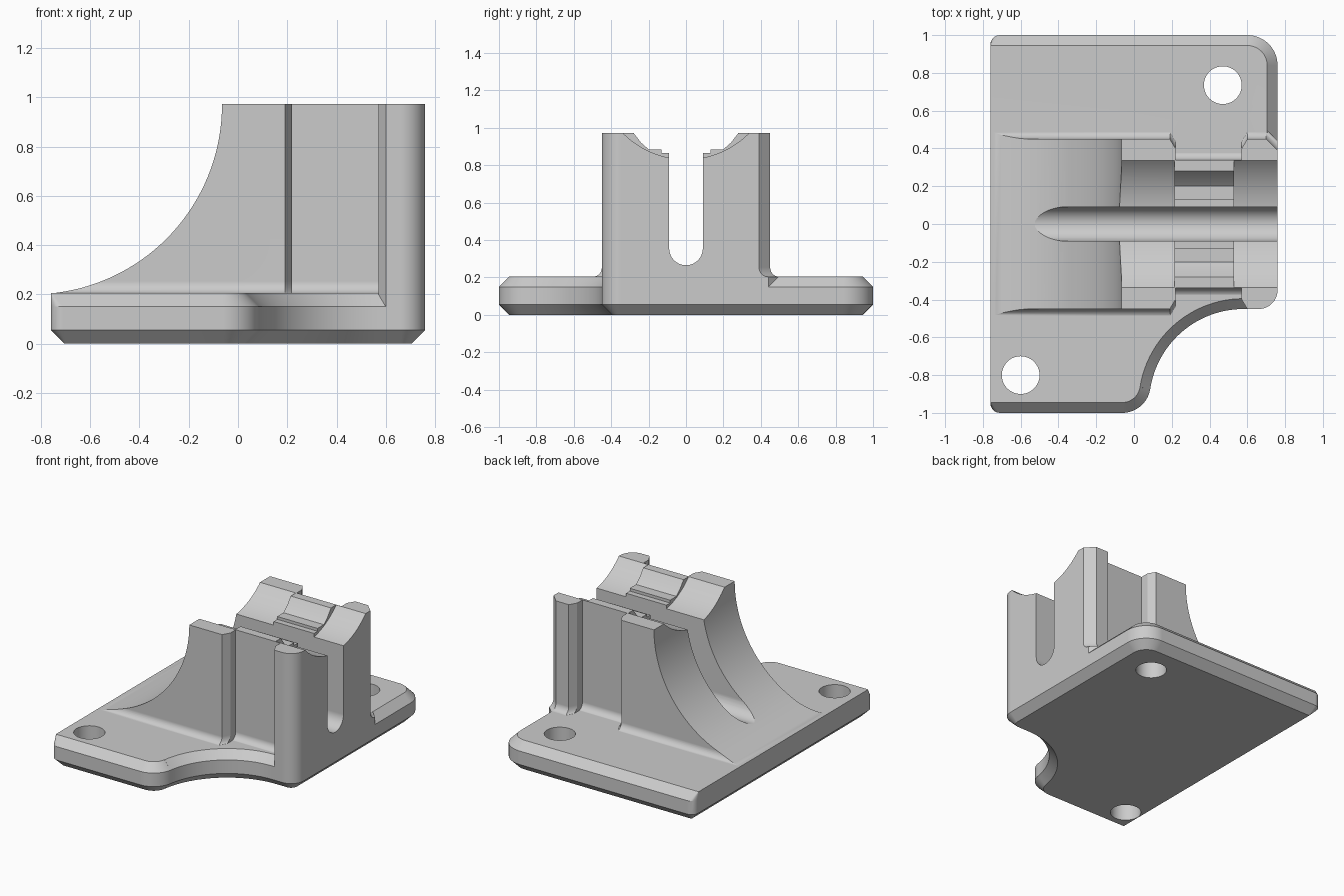
import bpy, bmesh
from math import sin, cos, radians, sqrt

cube = bpy.data.objects.get("Cube")
if cube:
    bpy.data.objects.remove(cube, do_unlink=True)

grey = bpy.data.materials.new("plain_grey")
grey.use_nodes = True
GREY = (0.6, 0.6, 0.6, 1)
grey.diffuse_color = GREY
grey.node_tree.nodes["Principled BSDF"].inputs["Base Color"].default_value = GREY


def arc(cx, cy, r, a0, a1, n=16):
    steps = [radians(a0 + (a1 - a0) * i / n) for i in range(n + 1)]
    return [(cx + r * cos(a), cy + r * sin(a)) for a in steps]


def loft(name, loops):
    """Closed solid through matching loops of 3D points."""
    bm = bmesh.new()
    rings = [[bm.verts.new(p) for p in loop] for loop in loops]
    n = len(rings[0])
    for low, high in zip(rings, rings[1:]):
        for i in range(n):
            j = (i + 1) % n
            bm.faces.new((low[i], low[j], high[j], high[i]))
    bm.faces.new(rings[0][::-1])
    bm.faces.new(rings[-1])
    bmesh.ops.recalc_face_normals(bm, faces=bm.faces)
    mesh = bpy.data.meshes.new(name)
    bm.to_mesh(mesh)
    bm.free()
    mesh.materials.append(grey)
    obj = bpy.data.objects.new(name, mesh)
    bpy.context.collection.objects.link(obj)
    return obj


def prism_z(name, pts, z0, z1):
    return loft(name, [[(x, y, z) for x, y in pts] for z in (z0, z1)])


def prism_x(name, pts, x0, x1):
    return loft(name, [[(x, y, z) for y, z in pts] for x in (x0, x1)])


def prism_y(name, pts, y0, y1):
    return loft(name, [[(x, y, z) for x, z in pts] for y in (y0, y1)])


def combine(target, tool, operation="DIFFERENCE"):
    mod = target.modifiers.new("combine", "BOOLEAN")
    mod.operation, mod.solver, mod.object = operation, "EXACT", tool
    bpy.context.view_layer.objects.active = target
    bpy.ops.object.modifier_apply(modifier=mod.name)
    bpy.data.objects.remove(tool, do_unlink=True)


# Base plate: rounded outline with a concave bite, chamfered edges
def plate_outline(d, left):
    r = max(0.05 - d, 0.004)
    x = -0.76 + left + r
    y = 1 - d - r
    return (arc(x, -y, r, 180, 270, 6)
            + arc(-0.0624, -0.85, 0.15 - d, 270, 351.15)
            + arc(0.58, -0.95, 0.5 + d, 171.15, 90, 24)
            + arc(0.66, -0.35, 0.1 - d, 270, 360)
            + arc(0.6, 0.84, 0.16 - d, 0, 90)
            + arc(x, y, r, 90, 180, 6))


C = 0.055
levels = [(0, C, C), (C, 0, 0), (0.15, 0, 0), (0.205, C, 0)]
bracket = loft("bearing_bracket",
               [[(x, y, z) for x, y in plate_outline(d, left)] for z, d, left in levels])


# Upright block: recessed sides, foot fillets, one rounded and one chamfered corner
def block_outline(e):
    side = [(-0.75, 0.45), (0.19, 0.45), (0.22, 0.4), (0.22, 0.34), (0.57, 0.34)]
    lip = [(0.57, 0.4), (0.6, 0.45)]
    front = [(x, -y - e) for x, y in side] + [(x, -y) for x, y in lip]
    back = side + lip + [(0.7, 0.45), (0.76, 0.39)]
    return front + arc(0.66, -0.35, 0.1, 270, 360) + [(x, y + e) for x, y in back[::-1]]


F = 0.05
fillet = [(0.1, F)]
for i in range(9):
    a = radians(90 * i / 8)
    fillet.append((0.203 + F * (1 - cos(a)), F * (1 - sin(a))))
fillet.append((0.972, 0))
block = loft("upright_block", [[(x, y, z) for x, y in block_outline(e)] for z, e in fillet])

# Sweeping concave flank
combine(block, prism_y("flank_cutter", arc(-0.835, 0.97, 0.77, 0, 357.5, 143), -0.8, 0.8))

# Central slot with round bottom, opening into the stepped middle of the cradle
half = [(0.09, 0.865), (0.13, 0.865), (0.13, 0.885), (0.2, 0.885), (0.24, 0.92),
        (0.28, 0.972), (0.29, 1.1)]
slot = (arc(0, 0.355, 0.09, 180, 360, 20) + half + [(-y, z) for y, z in half[::-1]])
combine(block, prism_x("slot_cutter", slot, -0.9, 0.9))

# Wider round cradle at both ends
ring = arc(0, 1.305, 0.474, 0, 357.5, 143)
for x0, x1 in ((-0.3, 0.215), (0.53, 0.9)):
    combine(block, prism_x("cradle_cutter", ring, x0, x1))

combine(bracket, block, "UNION")

# Bolt holes
for x, y in ((0.47, 0.735), (-0.6, -0.8)):
    combine(bracket, prism_z("hole_cutter", arc(x, y, 0.1, 0, 352.5, 47), -0.1, 0.4))

# Smooth the curved walls, keep edges crisp
bpy.ops.object.select_all(action="DESELECT")
bracket.select_set(True)
bpy.context.view_layer.objects.active = bracket
bpy.ops.object.shade_smooth_by_angle(angle=radians(20))
normals = bracket.modifiers.new("even_normals", "WEIGHTED_NORMAL")
normals.keep_sharp = True
